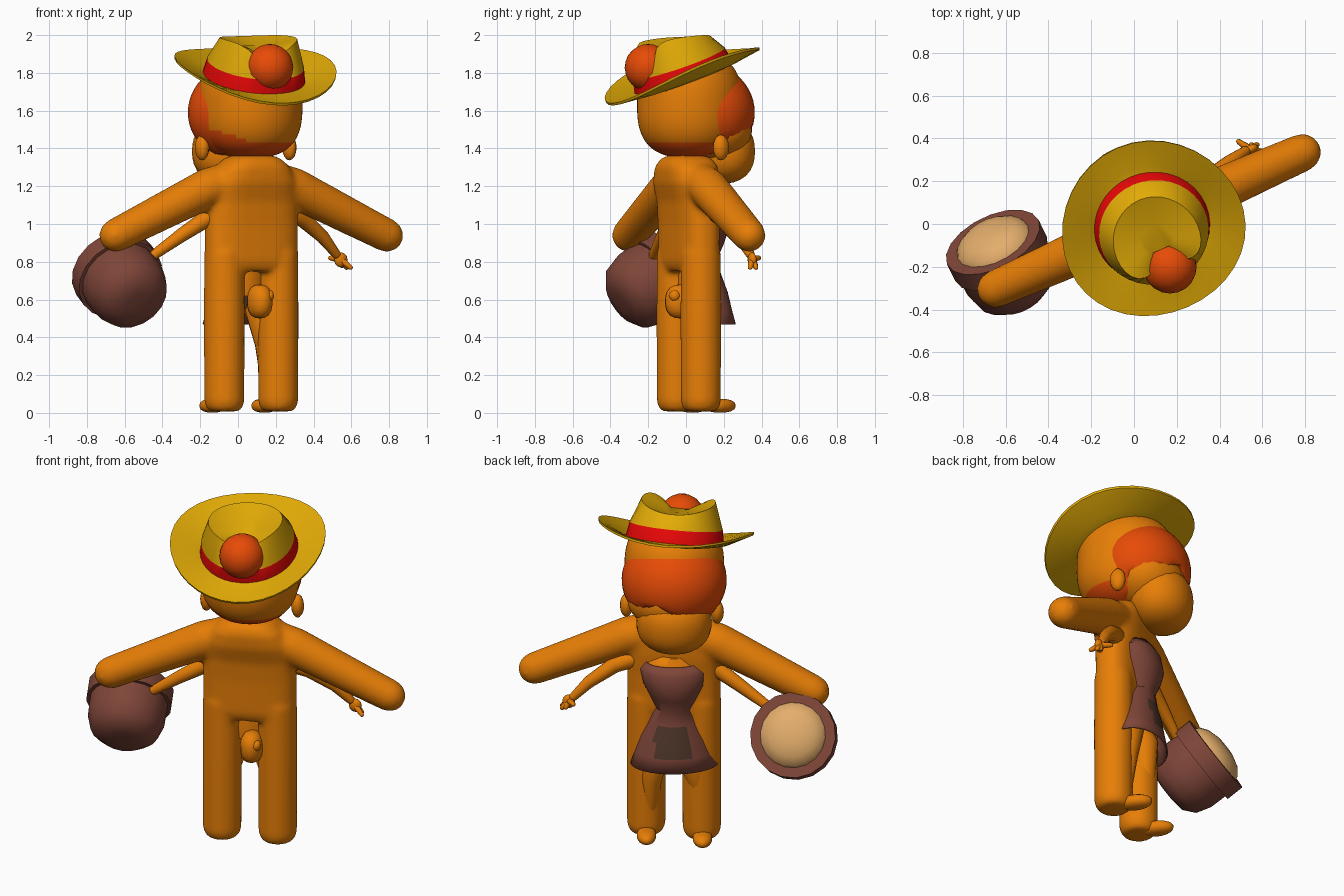
import bpy, bmesh, math
from mathutils import Vector, Matrix

if "Cube" in bpy.data.objects:
    bpy.data.objects.remove(bpy.data.objects["Cube"])

V = Vector
UP = V((0, 0, 1))


def material(name, rgb):
    m = bpy.data.materials.new(name)
    m.diffuse_color = (*rgb, 1)
    m.use_nodes = True
    m.node_tree.nodes["Principled BSDF"].inputs["Base Color"].default_value = m.diffuse_color
    return m


SKIN = material("orange skin", (0.81, 0.212, 0.002))
HAIR = material("red orange hair", (0.83, 0.073, 0.002))
STRAW = material("straw yellow", (0.77, 0.41, 0.002))
RED = material("red band", (0.81, 0.002, 0.002))
BROWN = material("brown", (0.21, 0.06, 0.04))
DARK = material("dark brown", (0.085, 0.04, 0.025))
HIDE = material("pale drum skin", (0.77, 0.42, 0.15))


def axes(deg):
    """Sideways and forward directions of a part turned about z."""
    a = math.radians(deg)
    return V((math.cos(a), math.sin(a), 0)), V((-math.sin(a), math.cos(a), 0))


def frame(origin, side, up):
    """Matrix with local z along up and local x close to side."""
    z = up.normalized()
    y = z.cross(side).normalized()
    x = y.cross(z)
    m = Matrix((x, y, z)).transposed().to_4x4()
    m.translation = origin
    return m


def finish(bm, name, mats, angle=40):
    bmesh.ops.recalc_face_normals(bm, faces=bm.faces)
    me = bpy.data.meshes.new(name)
    bm.to_mesh(me)
    bm.free()
    for m in mats:
        me.materials.append(m)
    ob = bpy.data.objects.new(name, me)
    bpy.context.collection.objects.link(ob)
    bpy.context.view_layer.objects.active = ob
    ob.select_set(True)
    bpy.ops.object.shade_smooth_by_angle(angle=math.radians(angle))
    ob.select_set(False)
    return ob


def loft(bm, rings, closed=True, caps=True, mats=None):
    """Skin a list of rings; mats gives a material slot per band."""
    rows = [[bm.verts.new(p) for p in r] for r in rings]
    n = len(rows[0])
    for k, (a, b) in enumerate(zip(rows, rows[1:])):
        for i in range(n if closed else n - 1):
            j = (i + 1) % n
            f = bm.faces.new((a[i], a[j], b[j], b[i]))
            f.material_index = mats[k] if mats else 0
    if caps:
        bm.faces.new(rows[0])
        bm.faces.new(rows[-1]).material_index = mats[-1] if mats else 0


def circle(c, rx, ry, x, y, n=20):
    return [c + x * rx * math.cos(t) + y * ry * math.sin(t)
            for t in (2 * math.pi * i / n for i in range(n))]


def tube(bm, pts, radii, n=14):
    """Tube along a path with rounded ends."""
    pts = [V(p) for p in pts]
    rings = []
    for i, (p, r) in enumerate(zip(pts, radii)):
        d = (pts[min(i + 1, len(pts) - 1)] - pts[max(i - 1, 0)]).normalized()
        x = d.cross(V((0.3, -0.9, 0.1))).normalized()
        y = d.cross(x)
        steps = [(0, 1)]
        if i == 0:
            steps = [(-0.95, 0.3), (-0.7, 0.7), (0, 1)]
        if i == len(pts) - 1:
            steps = [(0, 1), (0.45, 0.89), (0.8, 0.6), (0.97, 0.25)]
        rings += [circle(p + d * r * h, r * w, r * w, x, y, n) for h, w in steps]
    loft(bm, rings)


def ball(bm, c, radii, yaw=0, seg=20, power=2):
    """Ellipsoid; a power above 2 squares off its upright outline."""
    vs = bmesh.ops.create_uvsphere(bm, u_segments=seg, v_segments=seg * 2 // 3, radius=1)["verts"]
    for v in vs:
        v.co /= (v.co.xy.length ** power + abs(v.co.z) ** power) ** (1 / power)
    m = (Matrix.Translation(c) @ Matrix.Rotation(math.radians(yaw), 4, 'Z')
         @ Matrix.Diagonal((*radii, 1)))
    bmesh.ops.transform(bm, matrix=m, verts=vs)
    return vs


# Big rounded body: torso, legs and arms fused into one skin
bu, bf = axes(24)
bc = V((0.07, 0.015, 0))
bm = bmesh.new()
torso = []
for z, w, d in ((0.75, .25, .09), (0.8, .26, .108), (1.0, .26, .112), (1.12, .257, .122),
                (1.22, .242, .137), (1.3, .2, .14), (1.345, .15, .12), (1.365, .10, .08)):
    ring = []
    for i in range(32):
        t = 2 * math.pi * i / 32
        c, s = math.cos(t), math.sin(t)
        ring.append(bc + UP * z + bu * w * math.copysign(abs(c) ** 0.6, c)
                    + bf * (d * math.copysign(abs(s) ** 0.8, s) - 0.015 * (z > 1.15)))
    torso.append(ring)
loft(bm, torso)
for s in (-1, 1):
    leg = bc + bu * 0.156 * s
    loft(bm, [circle(leg + UP * z, r, r, bu, bf)
              for z, r in ((.008, .075), (.022, .095), (.06, .107), (.5, .109), (.85, .107))])
    tube(bm, [bc + bu * s * u + UP * z for u, z in ((.06, 1.24), (.25, 1.19), (.785, .94))],
         (.112, .107, .089), 20)
body = finish(bm, "big_body", [SKIN])
rm = body.modifiers.new("fuse", 'REMESH')
rm.mode, rm.voxel_size, rm.use_smooth_shade = 'VOXEL', 0.015, True
sm = body.modifiers.new("soften", 'SMOOTH')
sm.factor, sm.iterations = 0.5, 8

# Head: bald dome whose lower rear edge is nape hair, then cheeks, muzzle and ears
hu, hf = axes(32)
hc = V((.02, .085, 1.59))
bm = bmesh.new()
dome = V((.065, .02, 1.63))
ball(bm, dome, (.275, .28, .28), 30, 60, 2.7)
for f in bm.faces:
    p = f.calc_center_median() - dome
    if p.z < -0.205 + 0.5 * max(0, -p.dot(hu) - 0.12):
        f.material_index = 1
finish(bm, "bald_dome", [SKIN, HAIR], 60)
bm = bmesh.new()
ball(bm, (.005, .135, 1.5), (.245, .205, .18), 30, 24)
ball(bm, (-.045, .18, 1.385), (.208, .175, .172), 34, 24, 2.4)
finish(bm, "face", [SKIN])
bm = bmesh.new()
for c in ((.272, .185, 1.405), (-.19, -.03, 1.405)):
    ball(bm, c, (.036, .045, .068), 30, 12)
finish(bm, "ears", [SKIN])

# Hair: a cap whose lower edge is pulled up into a parted fringe
bm = bmesh.new()
for v in ball(bm, hc, (.29, .275, .265), 32, 40):
    p = v.co - hc
    u, f = p.dot(hu), p.dot(hf)
    edge = max(1.4, 1.55 - 0.6 * abs(u - 0.09)) if f > 0.03 else 1.365
    v.co.z = max(v.co.z, edge)
finish(bm, "hair", [HAIR], 50)

# Straw hat: brim curled at the sides, red band, crown pinched in at the front
hat = frame(V((.085, -.015, 1.78)), bu, V((.11, -.32, .94)))
N = 36
profile = ((.2, -.025, 0), (.30, -.02, .25), (.43, -.008, 1), (.432, .006, 1), (.30, -.003, .25),
           (.272, .0, 0), (.258, .075, 0), (.205, .2, 0), (.19, .195, 0), (.08, .165, 0))
rings = []
for k, (r, h, curl) in enumerate(profile):
    ring = []
    for i in range(N):
        t = 2 * math.pi * i / N
        c, s = math.cos(t), math.sin(t)
        lift = 0.075 * curl * c * c
        q = r
        if k > 6:
            pinch = max(0, -s) ** 5 * min(1, r / 0.19)
            lift += (-0.045 * s + 0.018 * c * c) * r / 0.205 - 0.13 * pinch
            q = r * (1 - 0.35 * pinch)
        ring.append(hat @ V((q * c, q * s, h + lift)))
    rings.append(ring)
bm = bmesh.new()
loft(bm, rings, mats=[0, 0, 0, 0, 0, 1, 0, 0, 0])
finish(bm, "straw_hat", [STRAW, RED], 35)

bm = bmesh.new()
bmesh.ops.create_icosphere(bm, subdivisions=3, radius=.125,
                           matrix=Matrix.Translation((.168, -.2, 1.828)))
finish(bm, "hat_pompom", [HAIR], 50)

# Dress on the front of the body, with a dark pouch panel
du, df = axes(38)
dc = V((.03, .065, 0))
rows = ((1.09, .16, .10), (1.04, .19, .13), (.96, .175, .145), (.89, .14, .13), (.81, .105, .095),
        (.73, .14, .11), (.64, .185, .135), (.55, .215, .15), (.47, .245, .165))
bm = bmesh.new()
angles = [math.radians(a) for a in range(-105, 106, 10)]
loft(bm, [[dc + UP * z + du * w * math.sin(a) + df * d * math.cos(a) for a in angles]
          for z, w, d in rows], closed=False, caps=False)
for f in bm.faces:
    p = f.calc_center_median()
    if .55 < p.z < .73 and abs((p - dc).dot(du) - .02) < .09:
        f.material_index = 1
dress = finish(bm, "dress", [BROWN, DARK])
dress.modifiers.new("thickness", 'SOLIDIFY').thickness = 0.008

# Small inner torso that fills the dress, and the rump behind
bm = bmesh.new()
loft(bm, [circle(dc + UP * z, w * .93, d * .9, du, df)
          for z, w, d in ((1.13, .1, .08),) + rows[:6] + ((.62, .13, .11),)])
ball(bm, (.115, -.03, .59), (.065, .085, .09), 24, 14, 2.5)
ball(bm, (.17, -.06, .62), (.022, .03, .03), 0, 10)
finish(bm, "small_torso", [SKIN], 60)

# Thin arms; the right one ends in an open hand
bm = bmesh.new()
tube(bm, ((.2, .1, 1.1), (.34, .2, 1.03), (.45, .29, .93), (.52, .34, .84)),
     (.06, .045, .035, .024))
ball(bm, (.545, .35, .81), (.037, .022, .04), 20, 10)
for tip in ((.595, .34, .77), (.575, .37, .77), (.55, .37, .78), (.49, .385, .82)):
    tube(bm, ((.54, .35, .815), tip), (.02, .013), 8)
tube(bm, ((-.05, -.02, 1.07), (-.15, -.07, 1.04), (-.3, -.12, .94), (-.44, -.17, .84),
          (-.52, -.18, .78)), (.055, .047, .037, .027, .022))
finish(bm, "thin_arms", [SKIN], 60)

# Small legs and feet showing past the big legs
bm = bmesh.new()
for hip, knee, ankle, foot in (
        ((.12, .1, .55), (.15, .12, .36), (.17, .11, .06), (.14, .18, .038)),
        ((-.04, .03, .55), (-.08, .0, .36), (-.09, -.02, .06), (-.135, .035, .038))):
    tube(bm, (hip, knee, ankle), (.085, .06, .035))
    ball(bm, foot, (.054, .095, .037), 36, 14, 2.4)
finish(bm, "small_legs", [SKIN], 60)

# Hand drum: bowl, stepped rim and domed pale skin
drum = frame(V((-.66, -.085, .76)), bu, V((-.38, .77, .52)))
shape = ((.06, -.345), (.13, -.335), (.19, -.285), (.216, -.2), (.218, -.1), (.238, -.1),
         (.238, 0), (.182, 0), (.172, .02), (.13, .05), (.06, .07))
bm = bmesh.new()
loft(bm, [[drum @ p for p in circle(V((0, 0, h)), r, r, V((1, 0, 0)), V((0, 1, 0)), 18)]
          for r, h in shape], mats=[0] * 7 + [1] * 3)
finish(bm, "drum", [BROWN, HIDE], 35)
